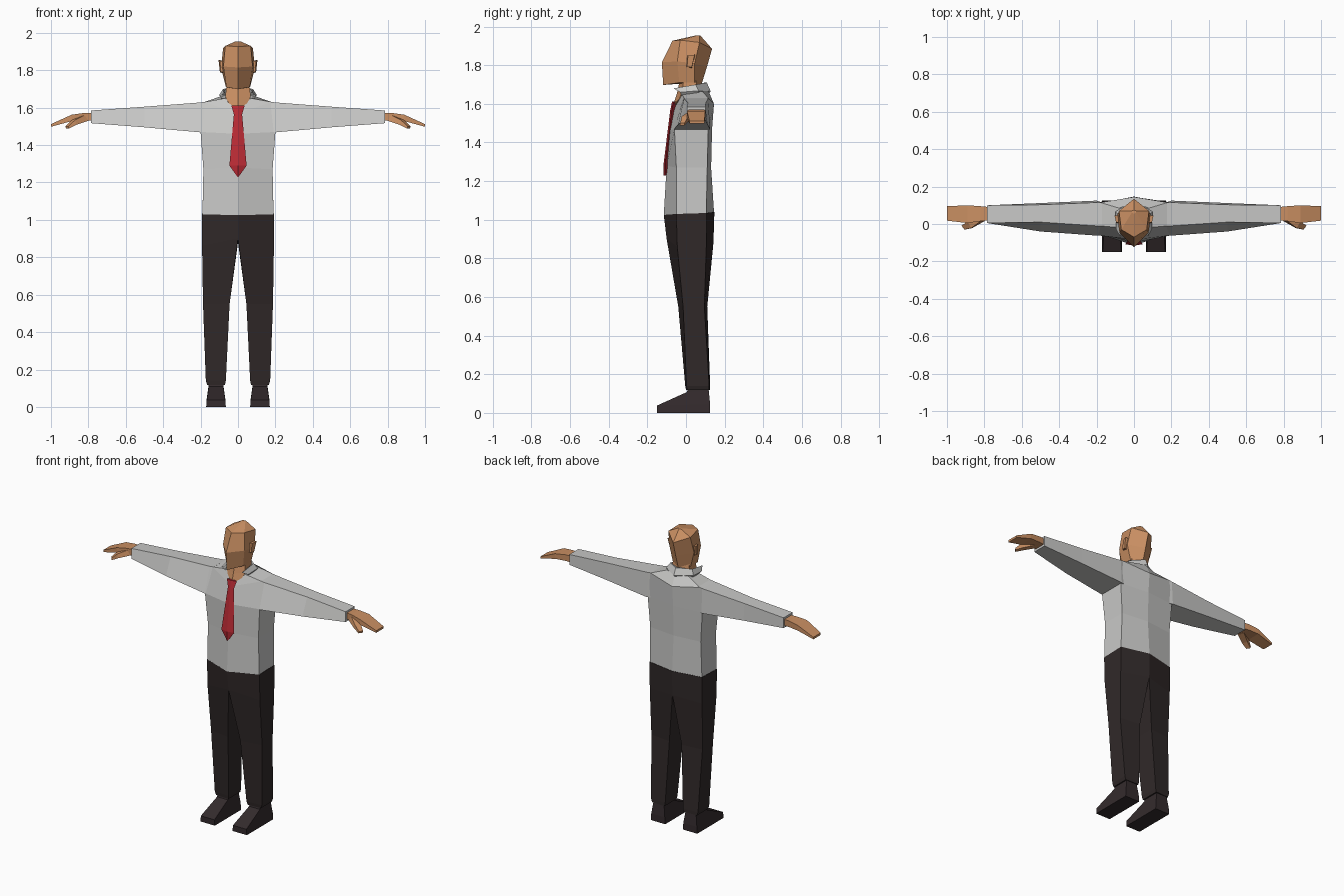
import bpy
import bmesh


def material(name, rgb):
    m = bpy.data.materials.new(name)
    m.diffuse_color = (*rgb, 1)
    return m


SKIN = material("skin", (0.60, 0.28, 0.125))
SHIRT = material("shirt_grey", (0.58, 0.58, 0.57))
TROUSER = material("dark_trouser", (0.030, 0.022, 0.022))
SHOE = material("dark_shoe", (0.034, 0.024, 0.026))
RED = material("tie_red", (0.50, 0.024, 0.035))


def loft(name, rings, mat, mirror=False, closed=True, caps=True):
    """Skin a list of point rings, optionally mirrored across x = 0."""
    bm = bmesh.new()
    rows = [[bm.verts.new(p) for p in ring] for ring in rings]
    n = len(rows[0])
    for a, b in zip(rows, rows[1:]):
        for i in range(n if closed else n - 1):
            j = (i + 1) % n
            bm.faces.new((a[i], a[j], b[j], b[i]))
    if caps:
        bm.faces.new(rows[0][::-1])
        bm.faces.new(rows[-1])
    bmesh.ops.recalc_face_normals(bm, faces=bm.faces[:])
    me = bpy.data.meshes.new(name)
    bm.to_mesh(me)
    bm.free()
    me.materials.append(mat)
    ob = bpy.data.objects.new(name, me)
    bpy.context.collection.objects.link(ob)
    if mirror:
        ob.modifiers.new("mirror", "MIRROR").use_clip = True
    return ob


def six(front, front_side, back_side, back):
    """Symmetric six-sided ring; front and back are (y, z), sides (x, y, z)."""
    (fx, fy, fz), (bx, by, bz) = front_side, back_side
    return [(0, *front), (fx, fy, fz), (bx, by, bz),
            (0, *back), (-bx, by, bz), (-fx, fy, fz)]


def box_ring(x0, x1, y0, y1, z0, z1):
    """Level rectangle whose height runs from z0 at the front to z1 at the back."""
    return [(x0, y0, z0), (x1, y0, z0), (x1, y1, z1), (x0, y1, z1)]


# Shirt body
loft("shirt_body", [
    six((-0.115, 1.025), (0.19, -0.05, 1.03), (0.19, 0.105, 1.035), (0.145, 1.04)),
    six((-0.10, 1.28), (0.185, -0.05, 1.27), (0.185, 0.11, 1.27), (0.13, 1.27)),
    six((-0.085, 1.46), (0.20, -0.06, 1.47), (0.20, 0.115, 1.47), (0.135, 1.47)),
    six((-0.062, 1.57), (0.18, -0.01, 1.63), (0.18, 0.115, 1.63), (0.145, 1.60)),
    six((-0.045, 1.61), (0.07, -0.02, 1.65), (0.08, 0.085, 1.665), (0.115, 1.67)),
], SHIRT)

# Sleeves, from shoulder to cuff
loft("sleeve", [
    [(0.17, -0.06, 1.47), (0.17, 0.115, 1.47), (0.17, 0.115, 1.632), (0.17, -0.01, 1.632)],
    [(0.20, -0.062, 1.468), (0.20, 0.125, 1.468), (0.20, 0.115, 1.628), (0.20, -0.01, 1.628)],
    [(0.50, -0.04, 1.495), (0.50, 0.112, 1.495), (0.50, 0.103, 1.605), (0.50, 0.01, 1.605)],
    [(0.785, 0.005, 1.517), (0.785, 0.10, 1.517), (0.785, 0.10, 1.585), (0.785, 0.005, 1.585)],
], SHIRT, mirror=True)

# Hands: palm and joined fingers, then thumb
loft("hand", [
    [(0.77, 0.02, 1.53), (0.77, 0.09, 1.53), (0.77, 0.09, 1.572), (0.77, 0.02, 1.572)],
    [(0.82, 0.015, 1.532), (0.82, 0.095, 1.532), (0.82, 0.095, 1.572), (0.82, 0.015, 1.572)],
    [(0.89, 0.005, 1.528), (0.89, 0.10, 1.528), (0.89, 0.10, 1.562), (0.89, 0.005, 1.562)],
    [(1.0, 0.018, 1.498), (1.0, 0.095, 1.498), (1.0, 0.095, 1.512), (1.0, 0.018, 1.512)],
], SKIN, mirror=True)
loft("thumb", [
    [(0.80, 0.015, 1.53), (0.82, 0.05, 1.53), (0.84, 0.05, 1.56), (0.82, 0.015, 1.56)],
    [(0.865, -0.022, 1.508), (0.88, 0.012, 1.508), (0.89, 0.012, 1.535), (0.87, -0.022, 1.535)],
    [(0.905, -0.03, 1.488), (0.92, -0.008, 1.488), (0.922, -0.008, 1.50), (0.907, -0.03, 1.50)],
], SKIN, mirror=True)

# Neck with the open shirt front
loft("neck", [
    six((-0.068, 1.59), (0.05, -0.035, 1.625), (0.06, 0.07, 1.63), (0.09, 1.63)),
    six((-0.048, 1.65), (0.068, -0.022, 1.66), (0.06, 0.06, 1.67), (0.085, 1.67)),
    six((-0.03, 1.73), (0.06, -0.01, 1.73), (0.06, 0.05, 1.73), (0.075, 1.73)),
], SKIN)

# Head
loft("head", [
    six((-0.118, 1.698), (0.062, -0.035, 1.71), (0.065, 0.045, 1.71), (0.08, 1.70)),
    six((-0.125, 1.815), (0.078, -0.045, 1.82), (0.09, 0.045, 1.81), (0.108, 1.79)),
    six((-0.07, 1.927), (0.068, -0.03, 1.93), (0.08, 0.07, 1.918), (0.135, 1.885)),
    six((0.055, 1.955), (0.012, 0.06, 1.955), (0.012, 0.07, 1.955), (0.075, 1.953)),
], SKIN)

# Ears
loft("ear", [
    [(0.07, 0.0, 1.79), (0.07, 0.03, 1.78), (0.07, 0.05, 1.85), (0.07, 0.005, 1.85)],
    [(0.093, 0.005, 1.79), (0.097, 0.03, 1.79), (0.104, 0.045, 1.855), (0.096, 0.01, 1.85)],
], SKIN, mirror=True)

# Folded collar, open at the front
loft("collar", [
    [(x, y, z) for x, y, z in ((0.068, -0.055, 1.675), (0.072, 0.045, 1.695), (0, 0.095, 1.71))],
    [(x, y, z) for x, y, z in ((0.075, -0.065, 1.68), (0.08, 0.05, 1.70), (0, 0.108, 1.71))],
    [(x, y, z) for x, y, z in ((0.095, -0.03, 1.66), (0.10, 0.065, 1.668), (0, 0.128, 1.665))],
    [(x, y, z) for x, y, z in ((0.07, -0.02, 1.635), (0.085, 0.06, 1.64), (0, 0.11, 1.645))],
], SHIRT, mirror=True, closed=False, caps=False)

# Tie: knot, blade and point
tie = [(0.036, -0.068, 1.612), (0.022, -0.078, 1.565), (0.046, -0.112, 1.29), (0.003, -0.112, 1.23)]
loft("tie", [[(-w, y + 0.004, z), (0, y - 0.004, z), (w, y + 0.004, z), (0, y + 0.02, z)]
             for w, y, z in tie], RED)

# Trouser legs, meeting at the centre above the crotch
loft("trouser_leg", [
    [(0.07, 0.0, 0.118), (0.165, 0.005, 0.118), (0.165, 0.12, 0.118), (0.07, 0.125, 0.118)],
    [(0.065, -0.004, 0.14), (0.172, 0.003, 0.14), (0.172, 0.12, 0.14), (0.065, 0.125, 0.14)],
    [(0.045, -0.04, 0.55), (0.187, -0.015, 0.55), (0.187, 0.095, 0.55), (0.045, 0.11, 0.55)],
    [(0.0, -0.10, 0.90), (0.192, -0.045, 0.86), (0.192, 0.105, 0.86), (0.0, 0.142, 0.88)],
    [(0.0, -0.115, 1.025), (0.192, -0.05, 1.03), (0.192, 0.107, 1.035), (0.0, 0.147, 1.04)],
], TROUSER, mirror=True)

# Shoes
loft("shoe", [
    box_ring(0.065, 0.17, -0.15, 0.125, 0.0, 0.0),
    box_ring(0.068, 0.167, -0.15, 0.125, 0.038, 0.045),
    box_ring(0.078, 0.157, 0.005, 0.118, 0.108, 0.115),
    box_ring(0.08, 0.155, 0.01, 0.115, 0.13, 0.13),
], SHOE, mirror=True)
